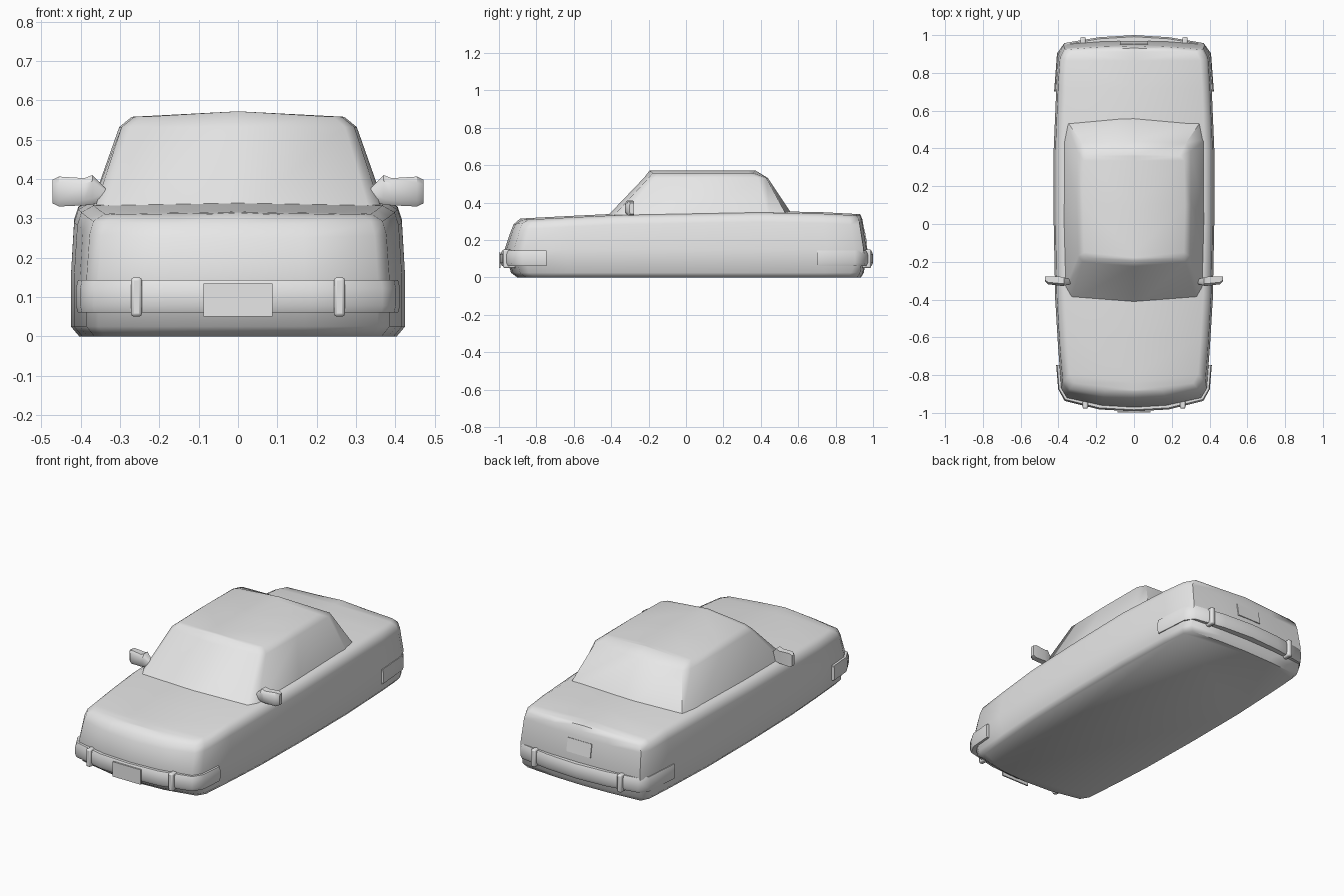
import bpy, math
from mathutils import Vector

cube = bpy.data.objects.get("Cube")
if cube:
    bpy.data.objects.remove(cube)

GREY = (0.8, 0.8, 0.8, 1)
paint = bpy.data.materials.new("plain grey")
paint.use_nodes = True
paint.diffuse_color = GREY
paint.node_tree.nodes["Principled BSDF"].inputs["Base Color"].default_value = GREY


def finish(ob, angle=45):
    ob.data.materials.append(paint)
    bpy.ops.object.select_all(action='DESELECT')
    ob.select_set(True)
    bpy.context.view_layer.objects.active = ob
    bpy.ops.object.mode_set(mode='EDIT')
    bpy.ops.mesh.select_all(action='SELECT')
    bpy.ops.mesh.normals_make_consistent(inside=False)
    bpy.ops.object.mode_set(mode='OBJECT')
    bpy.ops.object.shade_smooth_by_angle(angle=math.radians(angle))
    return ob


def make(name, verts, faces, angle=45):
    mesh = bpy.data.meshes.new(name)
    mesh.from_pydata(verts, [], faces)
    ob = bpy.data.objects.new(name, mesh)
    bpy.context.collection.objects.link(ob)
    return finish(ob, angle)


def shell(name, levels, crown, angle=45):
    """Loft mirrored half outlines (front centre to rear centre), crowned on top."""
    n = len(levels[0])
    ring = 2 * n - 2
    verts, faces = [], []
    for half in levels:
        verts += list(half) + [(-x, y, z) for x, y, z in half[-2:0:-1]]
    for k in range(len(levels) - 1):
        for i in range(ring):
            j = (i + 1) % ring
            faces.append((k * ring + i, k * ring + j, (k + 1) * ring + j, (k + 1) * ring + i))
    faces.append(tuple(range(ring)))
    top = (len(levels) - 1) * ring
    for end in (top, top + n - 1):
        x, y, z = verts[end]
        verts[end] = (x, y, z + crown)
    mid = [top]
    for x, y, z in levels[-1][1:-1]:
        mid.append(len(verts))
        verts.append((0, y, z + crown))
    mid.append(top + n - 1)
    for i in range(n - 1):
        for side in (1, -1):
            a, b = top + side * i % ring, top + side * (i + 1) % ring
            quad = [mid[i], a, b, mid[i + 1]]
            faces.append(tuple(dict.fromkeys(quad)))
    return make(name, verts, faces, angle)


def box(name, size, loc, tilt=0, bevel=0.0):
    bpy.ops.mesh.primitive_cube_add(size=1, location=loc, rotation=(tilt, 0, 0))
    ob = bpy.context.object
    ob.name = name
    ob.scale = size
    bpy.ops.object.transform_apply(location=False, rotation=False, scale=True)
    if bevel:
        mod = ob.modifiers.new("rounding", 'BEVEL')
        mod.width, mod.segments = bevel, 2
    return finish(ob)


def deck(y):
    """Height of the bonnet, waist and boot along the length."""
    pts = [(-1, 0.29), (-0.88, 0.307), (-0.4, 0.332), (0.55, 0.35), (0.93, 0.33), (1, 0.32)]
    for (a, p), (b, q) in zip(pts, pts[1:]):
        if a <= y <= b:
            return p + (q - p) * (y - a) / (b - a)


# Lower body
outline = [(0, -0.97), (0.17, -0.96), (0.355, -0.92), (0.385, -0.87), (0.402, -0.65),
           (0.417, -0.4), (0.425, 0), (0.425, 0.4), (0.41, 0.75), (0.4, 0.9),
           (0.375, 0.95), (0.18, 0.965), (0, 0.97)]


def body_level(height, wide, front, rear):
    pts = []
    for x, y in outline:
        y *= front if y < 0 else rear
        pts.append((x * wide, y, height(y)))
    return pts


shell("body", [
    body_level(lambda y: 0, 0.95, 0.93, 0.965),
    body_level(lambda y: 0.025, 1, 0.965, 0.98),
    body_level(lambda y: 0.15, 1, 1, 1),
    body_level(lambda y: deck(y) - 0.05, 0.98, 0.965, 0.978),
    body_level(lambda y: deck(y) - 0.017, 0.955, 0.95, 0.972),
    body_level(deck, 0.88, 0.915, 0.96)], 0.008, 50)

# Cabin
base = [(0, -0.447), (0.34, -0.415), (0.372, -0.36), (0.384, 0), (0.384, 0.45),
        (0.362, 0.555), (0, 0.592)]
rail = [(0, -0.225), (0.272, -0.2), (0.296, -0.17), (0.302, 0.1), (0.3, 0.385),
        (0.276, 0.43), (0, 0.437)]
roof = [(0, -0.195), (0.242, -0.178), (0.264, -0.15), (0.27, 0.1), (0.266, 0.335),
        (0.242, 0.36), (0, 0.37)]
shell("cabin", [[(x, y, z) for x, y in pts]
                for pts, z in ((base, 0.3), (rail, 0.532), (roof, 0.558))], 0.014, 60)


# Wraparound bumpers
def bumper(name, path):
    section = [(-0.3, 0.06), (0.75, 0.06), (1, 0.078), (1, 0.122), (0.75, 0.143), (-0.3, 0.143)]
    full = [Vector((-x, y)) for x, y in path[:0:-1]] + [Vector(p) for p in path]
    verts, faces, m = [], [], len(section)
    for i, p in enumerate(full):
        run = full[min(i + 1, len(full) - 1)] - full[max(i - 1, 0)]
        out = Vector((run.y, -run.x)).normalized()
        if out.dot(p) < 0:
            out = -out
        depth = 0.02 if abs(p.x) > 0.37 else 0.034
        for o, z in section:
            q = p + out * depth * o
            verts.append((q.x, q.y, z))
    for i in range(len(full) - 1):
        for j in range(m):
            k = (j + 1) % m
            faces.append((i * m + j, i * m + k, (i + 1) * m + k, (i + 1) * m + j))
    faces += [tuple(range(m)), tuple(range(len(verts) - m, len(verts)))]
    make(name, verts, faces, 50)


bumper("front_bumper", [(0, -0.958), (0.18, -0.948), (0.355, -0.905), (0.382, -0.87), (0.392, -0.745)])
bumper("rear_bumper", [(0, 0.966), (0.18, 0.955), (0.36, 0.925), (0.388, 0.9), (0.403, 0.7)])

# Bumper uprights
for side, label in ((1, "left"), (-1, "right")):
    box(f"front_upright_{label}", (0.028, 0.08, 0.1), (side * 0.258, -0.938, 0.1), 0, 0.008)
    box(f"rear_upright_{label}", (0.028, 0.08, 0.1), (side * 0.27, 0.95, 0.1), 0, 0.008)

# Number plates, left blank
box("front_plate", (0.176, 0.008, 0.084), (0, -0.995, 0.092))
box("rear_plate", (0.15, 0.008, 0.075), (0, 0.957, 0.222), 0.18)

# Door mirrors: a slim stalk widening into a tapered housing
stations = [(0.335, -0.305, 0.012, 0.345, 0.375), (0.37, -0.305, 0.022, 0.335, 0.41),
            (0.39, -0.303, 0.024, 0.333, 0.402), (0.455, -0.298, 0.021, 0.33, 0.406),
            (0.472, -0.29, 0.012, 0.338, 0.398)]
for side, label in ((1, "left"), (-1, "right")):
    verts, faces = [], []
    for x, y, d, lo, hi in stations:
        c = (hi - lo) * 0.2
        verts += [(side * x, y + dy, z) for dy, z in (
            (-d * 0.5, lo), (d, lo), (d, hi), (-d * 0.5, hi), (-d, hi - c), (-d, lo + c))]
    for i in range(len(stations) - 1):
        for j in range(6):
            k = (j + 1) % 6
            faces.append((i * 6 + j, i * 6 + k, i * 6 + 6 + k, i * 6 + 6 + j))
    faces += [tuple(range(6)), tuple(range(len(verts) - 6, len(verts)))]
    make(f"mirror_{label}", verts, faces, 40)
